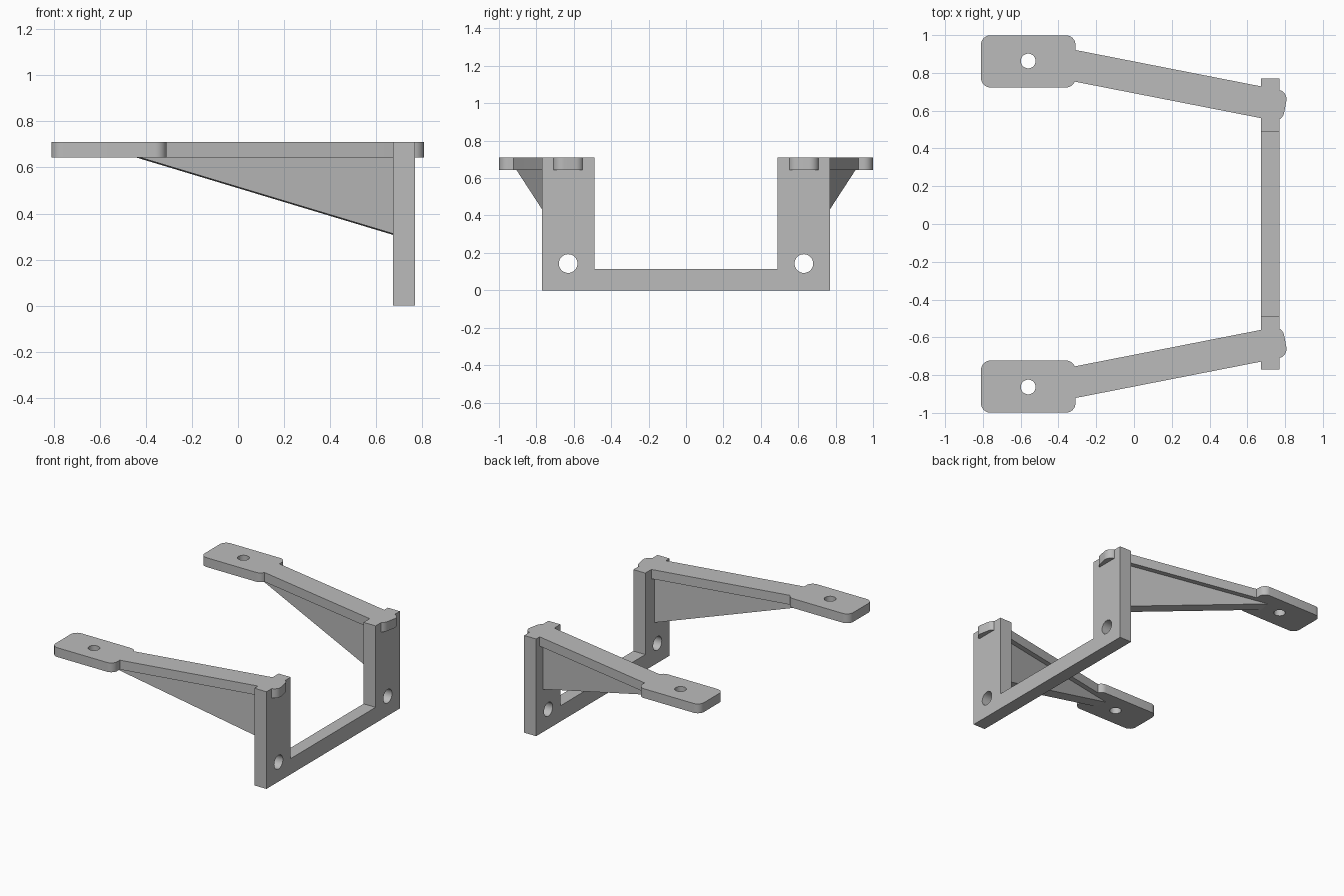
import bpy, bmesh, math
from mathutils import Vector, Matrix

cube = bpy.data.objects.get("Cube")
if cube:
    bpy.data.objects.remove(cube, do_unlink=True)

grey = bpy.data.materials.new("plain_grey")
grey.use_nodes = True
COLOUR = (0.5, 0.5, 0.5, 1)
grey.diffuse_color = COLOUR
grey.node_tree.nodes["Principled BSDF"].inputs["Base Color"].default_value = COLOUR

TOP, PLATE_Z = 0.71, 0.642
POST_X = (0.672, 0.769)


def prism(name, points, offset):
    """Extrude a flat outline of 3D points along an offset vector."""
    bm = bmesh.new()
    face = bm.faces.new([bm.verts.new(p) for p in points])
    ext = bmesh.ops.extrude_face_region(bm, geom=[face])
    moved = [g for g in ext["geom"] if isinstance(g, bmesh.types.BMVert)]
    bmesh.ops.translate(bm, verts=moved, vec=offset)
    bmesh.ops.recalc_face_normals(bm, faces=bm.faces[:])
    mesh = bpy.data.meshes.new(name)
    bm.to_mesh(mesh)
    bm.free()
    mesh.materials.append(grey)
    obj = bpy.data.objects.new(name, mesh)
    bpy.context.collection.objects.link(obj)
    return obj


def rounded_rect(x0, x1, half_width, radius, steps=8):
    pts = []
    corners = [(x1, 1, 0), (x0, 1, 90), (x0, -1, 180), (x1, -1, 270)]
    for x, sy, start in corners:
        cx = x - radius if x == x1 else x + radius
        cy = sy * (half_width - radius)
        for i in range(steps + 1):
            a = math.radians(start + 90 * i / steps)
            pts.append(Vector((cx + radius * math.cos(a), cy + radius * math.sin(a), 0)))
    return pts


def boolean(target, tool, operation):
    mod = target.modifiers.new(operation.lower(), 'BOOLEAN')
    mod.operation, mod.object, mod.solver = operation, tool, 'EXACT'
    bpy.context.view_layer.objects.active = target
    bpy.ops.object.modifier_apply(modifier=mod.name)
    bpy.data.objects.remove(tool, do_unlink=True)


def drill(target, centre, radius, axis):
    """Cut a round hole through the target along an axis."""
    bpy.ops.mesh.primitive_cylinder_add(vertices=40, radius=radius, depth=0.4, location=centre)
    tool = bpy.context.object
    tool.hide_render = True
    if axis == 'X':
        tool.rotation_euler.y = math.pi / 2
    tool.data.materials.append(grey)
    boolean(target, tool, 'DIFFERENCE')


def finish(obj):
    bpy.ops.object.select_all(action='DESELECT')
    obj.select_set(True)
    bpy.context.view_layer.objects.active = obj
    bpy.ops.object.shade_smooth_by_angle(angle=math.radians(30))


# Upright U-shaped frame with two mounting holes
outline = [(-0.77, 0), (0.77, 0), (0.77, TOP), (0.49, TOP), (0.49, 0.115),
           (-0.49, 0.115), (-0.49, TOP), (-0.77, TOP)]
frame = prism("upright_frame", [(POST_X[0], y, z) for y, z in outline],
              (POST_X[1] - POST_X[0], 0, 0))
for s in (-1, 1):
    drill(frame, ((POST_X[0] + POST_X[1]) / 2, s * 0.63, 0.143), 0.05, 'X')
finish(frame)

# Two splayed arms, each with a mounting pad and a gusset beneath
for label, s in (("front", -1), ("back", 1)):
    flip = Matrix.Diagonal((1, s, 1, 1))
    thick = (0, 0, TOP - PLATE_Z)

    pad_place = flip @ Matrix.Translation((-0.56, 0.861, PLATE_Z))
    plate = prism(label + "_arm_plate",
                  [pad_place @ p for p in rounded_rect(-0.25, 0.25, 0.138, 0.05)], thick)

    # Local x runs along the arm, with its origin on the post
    arm_place = (flip @ Matrix.Translation((0.67, 0.645, PLATE_Z))
                 @ Matrix.Rotation(-math.atan(0.196), 4, 'Z'))
    arm = prism(label + "_arm",
                [arm_place @ p for p in rounded_rect(-1.15, 0.133, 0.0825, 0.05)], thick)
    boolean(plate, arm, 'UNION')
    drill(plate, (-0.56, s * 0.863, 0.68), 0.039, 'Z')
    finish(plate)

    # Triangular gusset, narrower than the arm
    half = 0.046
    profile = [(-1.12, 0), (0.05, -0.346), (0.05, 0.02), (-1.12, 0.02)]
    across = arm_place.to_3x3() @ Vector((0, 2 * half, 0))
    prism(label + "_gusset",
          [arm_place @ Vector((x, -half, z)) for x, z in profile], across)
